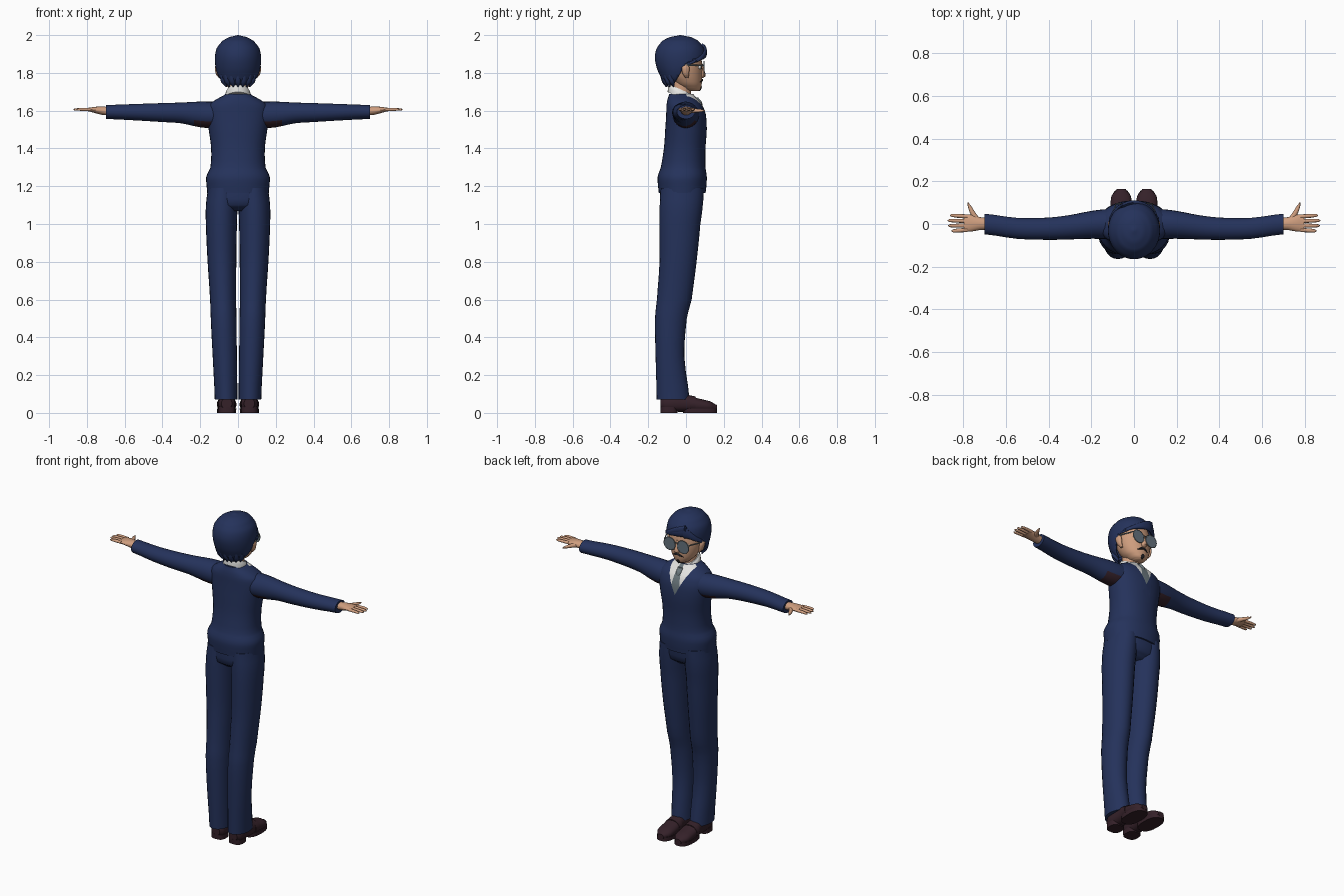
import bpy, bmesh, math
from mathutils import Vector

cube = bpy.data.objects.get("Cube")
if cube:
    bpy.data.objects.remove(cube, do_unlink=True)


def material(name, r, g, b):
    m = bpy.data.materials.new(name)
    m.use_nodes = True
    m.diffuse_color = (r, g, b, 1)
    bsdf = m.node_tree.nodes["Principled BSDF"]
    bsdf.inputs["Base Color"].default_value = (r, g, b, 1)
    bsdf.inputs["Roughness"].default_value = 0.8
    return m


NAVY = material("navy_cloth", 0.018, 0.032, 0.105)
SKIN = material("skin", 0.62, 0.34, 0.21)
SHOE = material("dark_maroon", 0.035, 0.015, 0.022)
WHITE = material("white_cotton", 0.78, 0.78, 0.76)
GREY = material("tie_grey", 0.15, 0.19, 0.21)
LENS = material("lens_grey", 0.13, 0.17, 0.21)
BLACK = material("black", 0.012, 0.012, 0.015)

parts = []
SIDES = (("left_", 1), ("right_", -1))


def spline(rows, steps):
    """Catmull-Rom points through the rows."""
    rows = [Vector(r) for r in rows]
    out = []
    for i in range(len(rows) - 1):
        a, b = rows[max(i - 1, 0)], rows[i]
        c, d = rows[i + 1], rows[min(i + 2, len(rows) - 1)]
        for k in range(steps):
            t = k / steps
            v = b + (c - a) * (t / 2) + (a - b * 2.5 + c * 2 - d / 2) * t * t
            v += (b * 3 - a - c * 3 + d) * (t ** 3 / 2)
            v[0] = b[0] + (c[0] - b[0]) * t
            out.append(v)
    return out + [rows[-1]]


def loft(name, mat, axis, rows, n=24, p=2.0, steps=3, sx=1, tilt=0.0):
    """Skin rows of (position, centre a, centre b, radius a, radius b) along an axis."""
    bm = bmesh.new()
    rings = []
    for t, a, b, ra, rb in spline(rows, steps):
        ring = []
        for k in range(n):
            ang = math.tau * k / n
            c, s = math.cos(ang), math.sin(ang)
            u = a + max(ra, 0.001) * math.copysign(abs(c) ** (2 / p), c)
            v = b + max(rb, 0.001) * math.copysign(abs(s) ** (2 / p), s)
            x, y, z = {"x": (t, u, v), "y": (u, t, v), "z": (u, v, t)}[axis]
            ring.append(bm.verts.new((x * sx, y, z + tilt * y)))
        rings.append(ring)
    for lo, hi in zip(rings, rings[1:]):
        for k in range(n):
            j = (k + 1) % n
            bm.faces.new((lo[k], lo[j], hi[j], hi[k]))
    bm.faces.new(rings[0])
    bm.faces.new(rings[-1])
    bmesh.ops.recalc_face_normals(bm, faces=bm.faces)
    me = bpy.data.meshes.new(name)
    bm.to_mesh(me)
    bm.free()
    me.materials.append(mat)
    ob = bpy.data.objects.new(name, me)
    bpy.context.collection.objects.link(ob)
    parts.append(ob)
    return ob


def pair(name, mat, axis, rows, **kw):
    return [loft(side + name, mat, axis, rows, sx=s, **kw) for side, s in SIDES]


def cut(bm, co, no, keep=lambda c: True):
    faces = [f for f in bm.faces if keep(f.calc_center_median())]
    geom = set(faces)
    for f in faces:
        geom.update(f.edges, f.verts)
    bmesh.ops.bisect_plane(bm, geom=list(geom), plane_co=co, plane_no=no)


# Sweater, with the shirt and tie cut into the neckline
sweater = loft("sweater", NAVY, "z", [
    (1.165, 0, -.02, .163, .124), (1.2, 0, -.02, .166, .128), (1.25, 0, -.02, .168, .13),
    (1.3, 0, -.015, .146, .118), (1.4, 0, -.007, .142, .11), (1.5, 0, 0, .155, .11),
    (1.58, 0, 0, .165, .105), (1.63, 0, -.008, .155, .095), (1.66, 0, -.018, .115, .08),
    (1.688, 0, -.025, .066, .064)], n=36, p=2.2)
sweater.data.materials.append(WHITE)
sweater.data.materials.append(GREY)
V_LOW, V_SLOPE, TIE_TOP, TIE_SLOPE = 1.52, 0.5, 1.68, 0.15
bm = bmesh.new()
bm.from_mesh(sweater.data)
chest = lambda c: c.y > 0 and c.z > 1.48
for s in (1, -1):
    cut(bm, (0, 0, V_LOW), (s, 0, -V_SLOPE), chest)
    cut(bm, (s * .012, 0, TIE_TOP), (s, 0, TIE_SLOPE), chest)
for f in bm.faces:
    c = f.calc_center_median()
    if chest(c) and abs(c.x) < (c.z - V_LOW) * V_SLOPE:
        f.material_index = 2 if abs(c.x) < .012 + (TIE_TOP - c.z) * TIE_SLOPE else 1
bm.to_mesh(sweater.data)
bm.free()

# Sleeves, dark underneath at the armpit
for sleeve in pair("sleeve", NAVY, "x", [
        (.12, 0, 1.577, .07, .07), (.2, -.004, 1.58, .065, .068), (.3, -.015, 1.588, .057, .055),
        (.4, -.022, 1.59, .052, .05), (.55, -.02, 1.592, .049, .043), (.7, 0, 1.593, .048, .037)]):
    sleeve.data.materials.append(SHOE)
    for f in sleeve.data.polygons:
        if f.normal.z < -.55 and abs(f.center.x) < .24:
            f.material_index = 1

# Hands
pair("palm", SKIN, "x", [
    (.68, 0, 1.597, .028, .022), (.72, .002, 1.6, .03, .022), (.76, .004, 1.604, .039, .016),
    (.795, .004, 1.606, .039, .009)], n=16)
for i, finger in enumerate(("index", "middle", "ring", "little")):
    y, tip = .035 - i * .021, (.862, .872, .87, .855)[i]
    pair(finger + "_finger", SKIN, "x", [
        (.78, y, 1.606, .01, .009), (.83, y * 1.1, 1.607, .009, .008),
        (tip - .008, y * 1.15, 1.606, .007, .006), (tip, y * 1.15, 1.606, .002, .002)], n=10)
pair("thumb", SKIN, "y", [
    (.0, .725, 1.598, .018, .014), (.04, .748, 1.6, .015, .012), (.08, .768, 1.6, .009, .008),
    (.1, .776, 1.6, .003, .003)], n=10)

# Trousers
loft("trouser_seat", NAVY, "z", [
    (1.07, 0, -.025, .1, .07), (1.1, 0, -.025, .15, .108), (1.2, 0, -.02, .158, .117)], n=32, p=2.3)
pair("trouser_leg", NAVY, "z", [
    (.07, .063, -.068, .06, .087), (.3, .07, -.085, .064, .076), (.5, .076, -.08, .068, .084),
    (.6, .079, -.062, .069, .092), (.8, .085, -.042, .076, .098), (1, .088, -.032, .082, .108),
    (1.1, .086, -.025, .084, .114), (1.19, .08, -.02, .08, .115)])

# Shoes
pair("shoe_upper", SHOE, "y", [
    (-.135, .06, .05, .028, .026), (-.11, .06, .05, .043, .042), (0, .06, .052, .045, .046),
    (.06, .06, .042, .05, .036), (.13, .06, .034, .046, .027), (.165, .06, .027, .02, .014)], p=2.3)
pair("shoe_strap", SHOE, "y", [(.02, .06, .048, .05, .045), (.05, .06, .045, .052, .042)], steps=1)
pair("shoe_sole", SHOE, "z", [(0, .06, .075, .05, .09), (.024, .06, .075, .051, .09)], steps=1, p=2.5)
pair("shoe_heel", SHOE, "z", [(0, .06, -.09, .043, .045), (.03, .06, -.09, .044, .046)], steps=1, p=2.8)

# Neck, collar and tie knot
loft("neck", SKIN, "z", [(1.66, 0, -.025, .052, .052), (1.79, 0, -.025, .05, .052)], steps=1)
loft("collar", WHITE, "z", [
    (1.655, 0, -.022, .07, .075), (1.685, 0, -.022, .065, .073), (1.7, 0, -.024, .056, .066)], tilt=-.45)
loft("tie_knot", GREY, "z", [
    (1.625, 0, .076, .014, .012), (1.65, 0, .066, .018, .016), (1.67, 0, .052, .016, .012)], n=12)

# Head
loft("face", SKIN, "z", [
    (1.703, 0, .035, .025, .03), (1.712, 0, .03, .042, .046), (1.74, 0, .015, .07, .068),
    (1.78, 0, 0, .09, .086), (1.84, 0, -.01, .102, .096), (1.92, 0, -.025, .092, .096),
    (1.96, 0, -.03, .05, .06)], n=32)
loft("nose", SKIN, "z", [
    (1.772, 0, .084, .008, .006), (1.783, 0, .088, .017, .016), (1.81, 0, .086, .011, .013),
    (1.85, 0, .08, .007, .008)], n=14)
pair("ear", SKIN, "z", [
    (1.772, .095, .005, .006, .008), (1.79, .104, 0, .012, .016), (1.83, .11, -.004, .013, .022),
    (1.85, .106, -.004, .006, .01)], n=14)
pair("eye", WHITE, "y", [(.065, .042, 1.83, .022, .014), (.08, .042, 1.83, .017, .01)], steps=1, n=16)
pair("pupil", BLACK, "y", [(.079, .042, 1.83, .008, .009), (.083, .042, 1.83, .007, .008)], steps=1, n=12)
pair("moustache", BLACK, "x", [
    (0, .084, 1.763, .006, .006), (.015, .083, 1.761, .006, .007), (.036, .073, 1.752, .004, .003)], n=10)
loft("chin_tuft", BLACK, "z", [
    (1.703, 0, .07, .004, .004), (1.715, 0, .076, .012, .006), (1.728, 0, .08, .007, .004)], n=10)

# Glasses
for side, s in SIDES:
    loft(side + "lens", LENS, "y", [(.093, .046, 1.822, .038, .036), (.097, .046, 1.822, .038, .036)],
         steps=1, p=2.3, sx=s)
    bpy.ops.mesh.primitive_torus_add(major_radius=.038, minor_radius=.003, major_segments=28,
                                     minor_segments=6, location=(s * .046, .095, 1.822),
                                     rotation=(math.pi / 2, 0, 0))
    rim = bpy.context.object
    rim.name = side + "lens_rim"
    rim.data.materials.append(GREY)
    parts.append(rim)
    loft(side + "temple_arm", GREY, "y", [(-.01, .115, 1.84, .003, .004), (.04, .106, 1.84, .003, .004),
                                          (.094, .084, 1.84, .003, .004)], n=8, sx=s)
loft("glasses_bridge", GREY, "x", [(-.012, .096, 1.838, .003, .003), (.012, .096, 1.838, .003, .003)],
     n=8, steps=1)

# Hair cap, opened at the face
hair = loft("hair", NAVY, "z", [
    (1.735, 0, -.06, .062, .05), (1.77, 0, -.042, .098, .088), (1.82, 0, -.032, .117, .121),
    (1.88, 0, -.03, .122, .135), (1.93, 0, -.03, .113, .125), (1.97, 0, -.03, .082, .095),
    (1.99, 0, -.03, .046, .055), (2, 0, -.03, .004, .004)], n=40, steps=4)
bm = bmesh.new()
bm.from_mesh(hair.data)
hinge, fringe_slope, side_slope = 1.85, .4, .58
cut(bm, (0, 0, hinge), (0, -fringe_slope, 1))
cut(bm, (0, 0, hinge), (0, 1, -side_slope))


def is_face_opening(f):
    c = f.calc_center_median()
    return c.z < hinge + fringe_slope * c.y and c.y > (c.z - hinge) * side_slope


bmesh.ops.delete(bm, geom=[f for f in bm.faces if is_face_opening(f)], context="FACES")
bm.to_mesh(hair.data)
bm.free()
shell = hair.modifiers.new("thickness", "SOLIDIFY")
shell.thickness = .012


# Fringe locks swept both ways from the parting
def lock(name, x0, x1, z0, z1, width):
    rows = []
    for i in range(7):
        t = i / 6
        x = x0 + (x1 - x0) * t
        y = -.03 + .13 * math.sqrt(1 - (x / .126) ** 2)
        rows.append((x, y, z0 + (z1 - z0) * t ** 1.5, .011, width * (1 - .75 * t)))
    loft(name, NAVY, "x", rows, n=12)


lock("long_fringe_lock", -.06, .105, 1.915, 1.865, .032)
lock("upper_fringe_lock", -.055, .118, 1.93, 1.85, .026)
lock("short_fringe_lock", -.05, -.118, 1.91, 1.85, .034)

# Pointed strands at the nape
for i in range(7):
    a = math.radians(210 + i * 20)
    x, y = .085 * math.cos(a), -.035 + .078 * math.sin(a)
    loft("nape_strand_%d" % (i + 1), NAVY, "z", [
        (1.725, x * .85, y + .008, .003, .003), (1.75, x, y, .016, .014),
        (1.79, x * 1.12, y - .01, .014, .014)], n=10)

# Smooth shading with sharp edges kept
bpy.ops.object.select_all(action="DESELECT")
for ob in parts:
    ob.select_set(True)
bpy.context.view_layer.objects.active = sweater
bpy.ops.object.shade_smooth_by_angle(angle=math.radians(45))
